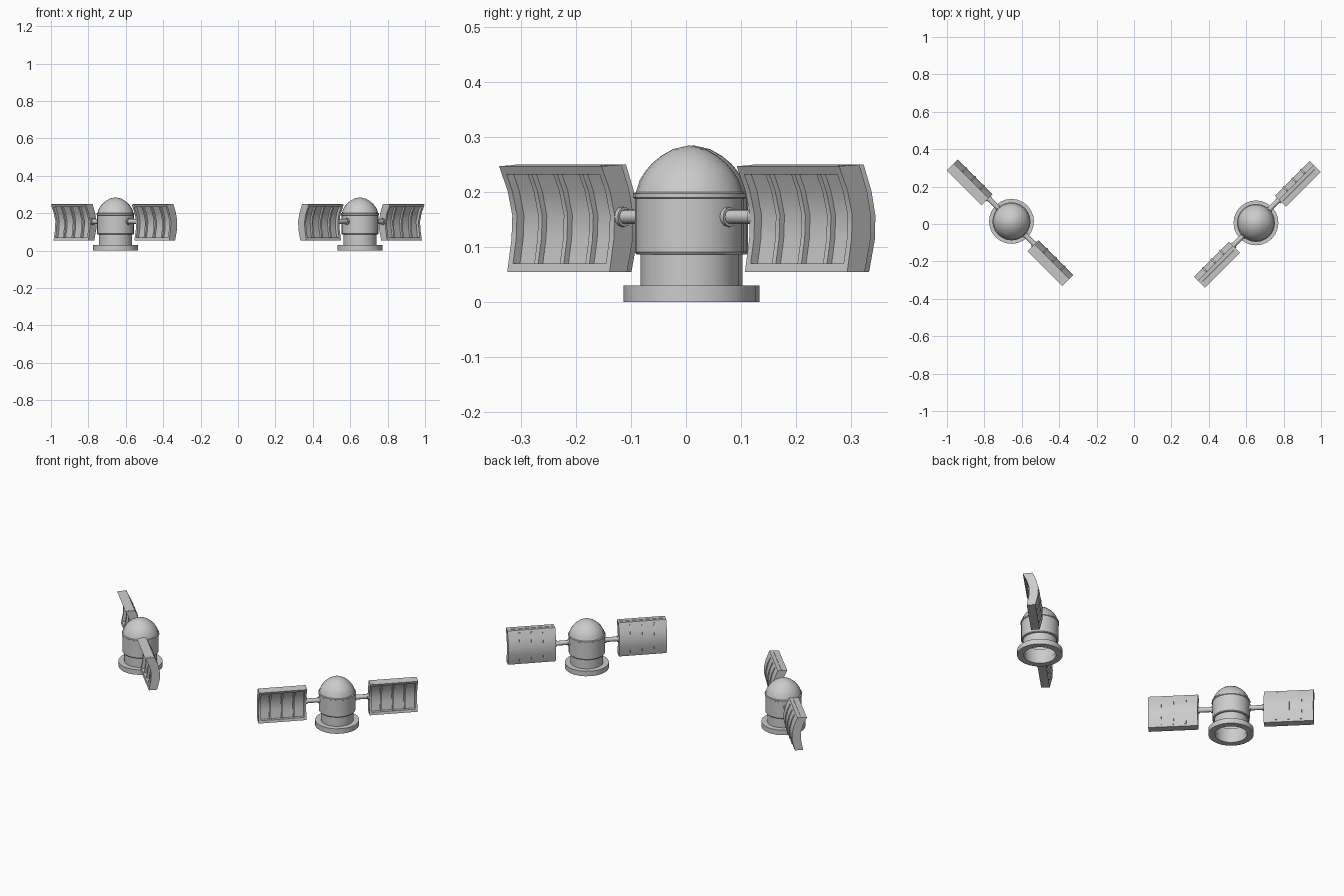
import bpy, bmesh, math
from mathutils import Matrix, Vector

if "Cube" in bpy.data.objects:
    bpy.data.objects.remove(bpy.data.objects["Cube"])

SEG = 24
# Panel cross-section: height, front depth, back depth (concave towards -y)
SECTION = [(0.055, -0.031, 0.014), (0.115, -0.020, 0.029), (0.158, -0.018, 0.030),
           (0.202, -0.030, 0.020), (0.247, -0.052, 0.000)]
# Housing half-profile (radius, height), open underneath
HOUSING = [(0.085, 0.03), (0.085, 0), (0.12, 0), (0.12, 0.03), (0.089, 0.03),
           (0.089, 0.087), (0.096, 0.087), (0.099, 0.091), (0.099, 0.188),
           (0.102, 0.190), (0.102, 0.197), (0.097, 0.200), (0.090, 0.222),
           (0.080, 0.238), (0.068, 0.252), (0.051, 0.266), (0.030, 0.278), (0, 0.285)]


def finish(name, bm, place, smooth=30):
    bmesh.ops.remove_doubles(bm, verts=bm.verts, dist=1e-5)
    mesh = bpy.data.meshes.new(name)
    bm.to_mesh(mesh)
    bm.free()
    ob = bpy.data.objects.new(name, mesh)
    ob.matrix_world = place
    bpy.context.collection.objects.link(ob)
    bpy.ops.object.select_all(action='DESELECT')
    ob.select_set(True)
    bpy.context.view_layer.objects.active = ob
    bpy.ops.object.shade_smooth_by_angle(angle=math.radians(smooth))


def depth(z):
    """Front and back depth of the panel at height z."""
    for (z0, f0, b0), (z1, f1, b1) in zip(SECTION, SECTION[1:]):
        if z <= z1:
            t = (z - z0) / (z1 - z0)
            return f0 + t * (f1 - f0), b0 + t * (b1 - b0)
    return SECTION[-1][1:]


def strip(bm, x0, x1, zlo=0.055, zhi=0.247, inset=0.0, outset=0.0):
    """Curved slice of the panel between x0 and x1."""
    zs = [zlo] + [s[0] for s in SECTION if zlo < s[0] < zhi] + [zhi]
    tip = 0.003 if zhi > 0.24 else 0
    pts = [(depth(z)[0] + inset, z) for z in zs]
    pts += [(depth(z)[1] + outset, z + (tip if z == zhi else 0)) for z in reversed(zs)]
    a = [bm.verts.new((x0, y, z)) for y, z in pts]
    b = [bm.verts.new((x1, y, z)) for y, z in pts]
    n, m = len(pts), len(zs)
    faces = [bm.faces.new((a[i], a[(i + 1) % n], b[(i + 1) % n], b[i])) for i in range(n)]
    for i in range(m - 1):
        j = n - 1 - i
        faces.append(bm.faces.new((a[i], a[j], a[j - 1], a[i + 1])))
        faces.append(bm.faces.new((b[i], b[i + 1], b[j - 1], b[j])))
    bmesh.ops.recalc_face_normals(bm, faces=faces)


def housing(name, place):
    bm = bmesh.new()
    vs = [bm.verts.new((r, 0, z)) for r, z in HOUSING]
    es = [bm.edges.new(p) for p in zip(vs, vs[1:])]
    bmesh.ops.spin(bm, geom=vs + es, cent=(0, 0, 0), axis=(0, 0, 1),
                   angle=math.tau, steps=SEG, use_duplicate=False)
    bmesh.ops.remove_doubles(bm, verts=bm.verts, dist=1e-5)
    bmesh.ops.recalc_face_normals(bm, faces=bm.faces)
    finish(name, bm, place)


def rod(bm, x0, x1, r):
    m = Matrix.Translation(((x0 + x1) / 2, 0, 0.155)) @ Matrix.Rotation(math.pi / 2, 4, 'Y')
    bmesh.ops.create_cone(bm, cap_ends=True, segments=12, radius1=r, radius2=r,
                          depth=abs(x1 - x0), matrix=m)


def arm(name, place, s):
    bm = bmesh.new()
    rod(bm, s * 0.09, s * 0.18, 0.013)      # shaft
    rod(bm, s * 0.09, s * 0.105, 0.018)     # collar at housing
    rod(bm, s * 0.166, s * 0.176, 0.018)    # collar at panel
    finish(name, bm, place, 40)


def panel(name, place, s):
    x0, x1, rim = 0.174, 0.437, 0.012
    bm = bmesh.new()
    strip(bm, s * (x0 + rim), s * (x1 - rim), inset=0.018)               # back plate
    strip(bm, s * x0, s * (x0 + rim))                                    # end rims
    strip(bm, s * (x1 - rim), s * x1)
    strip(bm, s * (x0 + rim), s * (x1 - rim), zhi=0.07, outset=-0.02)    # lower rim
    strip(bm, s * (x0 + rim), s * (x1 - rim), zlo=0.232, outset=-0.02)   # upper rim
    for i in range(1, 4):                                                # ribs
        x = x0 + (x1 - x0) * i / 4
        strip(bm, s * (x - 0.005), s * (x + 0.005), 0.065, 0.238, 0.006, 0.004)
    finish(name, bm, place, 20)


# Two turned units, each with a pair of panels
for side, x, y, angle in (("left", -0.655, 0.014, -45), ("right", 0.652, 0.006, 45)):
    place = Matrix.Translation((x, y, 0)) @ Matrix.Rotation(math.radians(angle), 4, 'Z')
    housing(side + "_domed_housing", place)
    for s, end in ((-1, "a"), (1, "b")):
        arm(f"{side}_arm_{end}", place, s)
        panel(f"{side}_curved_panel_{end}", place, s)
